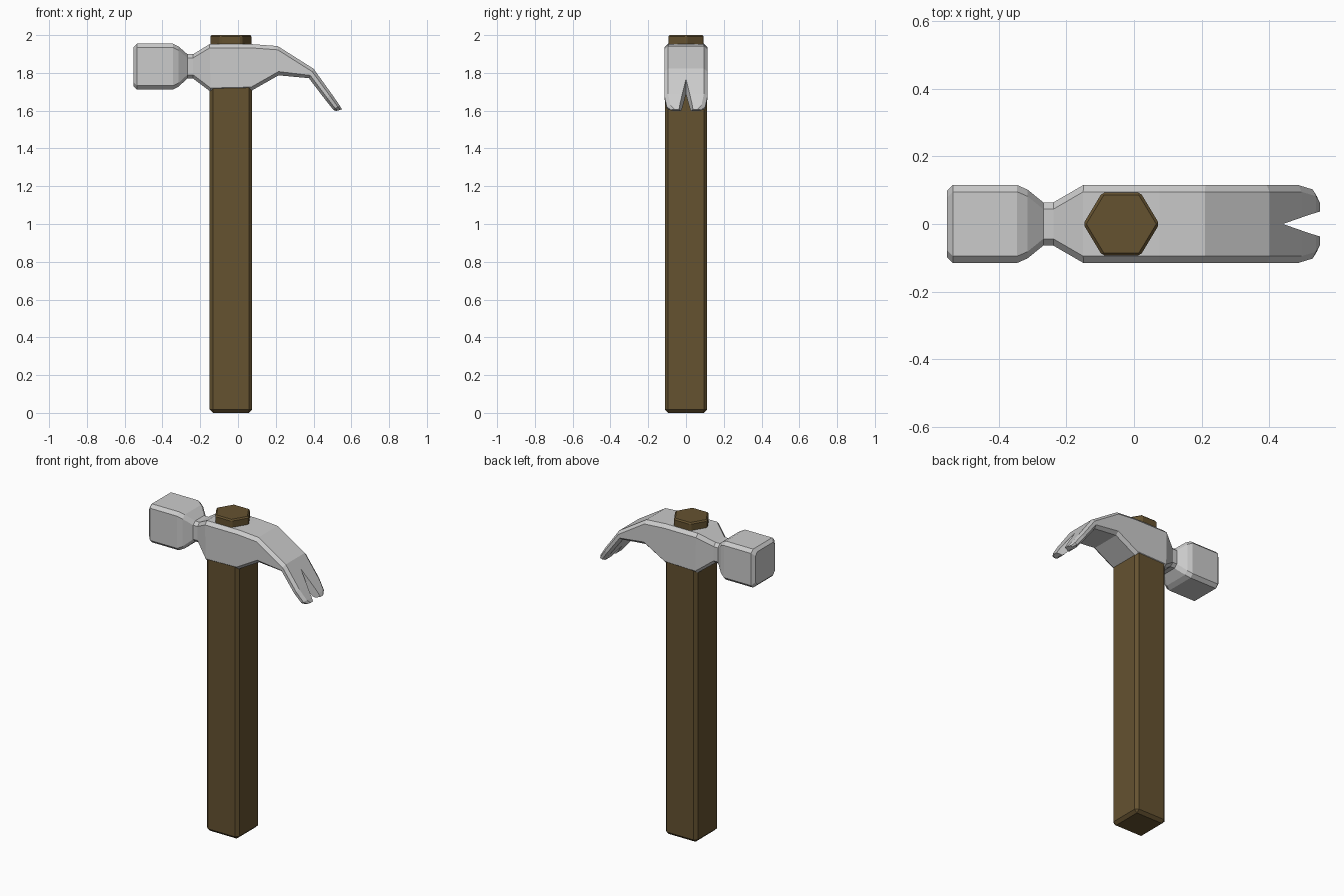
import bpy, bmesh, math
from mathutils import Vector

if "Cube" in bpy.data.objects:
    bpy.data.objects.remove(bpy.data.objects["Cube"])

wood = bpy.data.materials.new("wood")
wood.diffuse_color = (0.13, 0.085, 0.03, 1)
wood.use_nodes = True
wood.node_tree.nodes["Principled BSDF"].inputs["Base Color"].default_value = wood.diffuse_color


def make_object(name, bm, mat=None):
    bmesh.ops.recalc_face_normals(bm, faces=bm.faces)
    mesh = bpy.data.meshes.new(name)
    bm.to_mesh(mesh)
    bm.free()
    obj = bpy.data.objects.new(name, mesh)
    bpy.context.collection.objects.link(obj)
    if mat:
        mesh.materials.append(mat)
    return obj


def prism(name, outline, z0, z1, mat=None):
    bm = bmesh.new()
    face = bm.faces.new([bm.verts.new((x, y, z0)) for x, y in outline])
    top = bmesh.ops.extrude_face_region(bm, geom=[face])["geom"]
    verts = [v for v in top if isinstance(v, bmesh.types.BMVert)]
    bmesh.ops.translate(bm, verts=verts, vec=(0, 0, z1 - z0))
    return make_object(name, bm, mat)


def bevel(obj, width):
    mod = obj.modifiers.new("bevel", 'BEVEL')
    mod.width = width
    mod.segments = 1


# Square handle with chamfered edges
CX = -0.0375
handle = prism("handle", [(CX - 0.1125, -0.112), (CX + 0.1125, -0.112),
                          (CX + 0.1125, 0.112), (CX - 0.1125, 0.112)], 0, 1.8, wood)
bevel(handle, 0.018)

# Six-sided handle end showing above the head
hexagon = [(CX + 0.1125 * math.cos(i * math.pi / 3), 0.108 * math.sin(i * math.pi / 3))
           for i in range(6)]
peg = prism("handle_end", hexagon, 1.75, 2.0, wood)
bevel(peg, 0.008)

# Head: chamfered sections (top x, top z, bottom x, bottom z, half width)
sections = [
    (-0.553, 1.937, -0.553, 1.730, 0.097),
    (-0.535, 1.955, -0.535, 1.712, 0.115),
    (-0.345, 1.955, -0.345, 1.712, 0.115),
    (-0.315, 1.940, -0.315, 1.727, 0.102),
    (-0.268, 1.899, -0.268, 1.770, 0.064),
    (-0.238, 1.899, -0.238, 1.770, 0.064),
    (-0.150, 1.952, -0.145, 1.700, 0.115),
    (0.075, 1.952, 0.070, 1.705, 0.115),
    (0.210, 1.942, 0.215, 1.787, 0.115),
    (0.400, 1.822, 0.375, 1.772, 0.115),
    (0.495, 1.690, 0.462, 1.658, 0.115),
    (0.538, 1.628, 0.505, 1.604, 0.102),
    (0.550, 1.607, 0.520, 1.598, 0.080),
]
bm = bmesh.new()
rings = []
for tx, tz, bx, bz, w in sections:
    t, b = Vector((tx, 0, tz)), Vector((bx, 0, bz))
    up = (t - b).normalized()
    c = min(0.02, (t - b).length * 0.3)
    side = Vector((0, w, 0))
    inner = Vector((0, w - 0.02, 0))
    points = [t + inner, t - up * c + side, b + up * c + side, b + inner,
              b - inner, b + up * c - side, t - up * c - side, t - inner]
    rings.append([bm.verts.new(p) for p in points])
for r0, r1 in zip(rings, rings[1:]):
    for i in range(8):
        j = (i + 1) % 8
        bm.faces.new((r0[i], r0[j], r1[j], r1[i]))
bm.faces.new(rings[0])
bm.faces.new(rings[-1])
head = make_object("hammer_head", bm)

# V-shaped notch between the claws
notch = prism("claw_notch_cutter", [(0.44, 0), (0.52, -0.028), (0.62, -0.058),
                                    (0.62, 0.058), (0.52, 0.028)], 1.4, 2.1)
notch.hide_render = True
notch.hide_viewport = True
cut = head.modifiers.new("notch", 'BOOLEAN')
cut.operation = 'DIFFERENCE'
cut.solver = 'EXACT'
cut.object = notch
